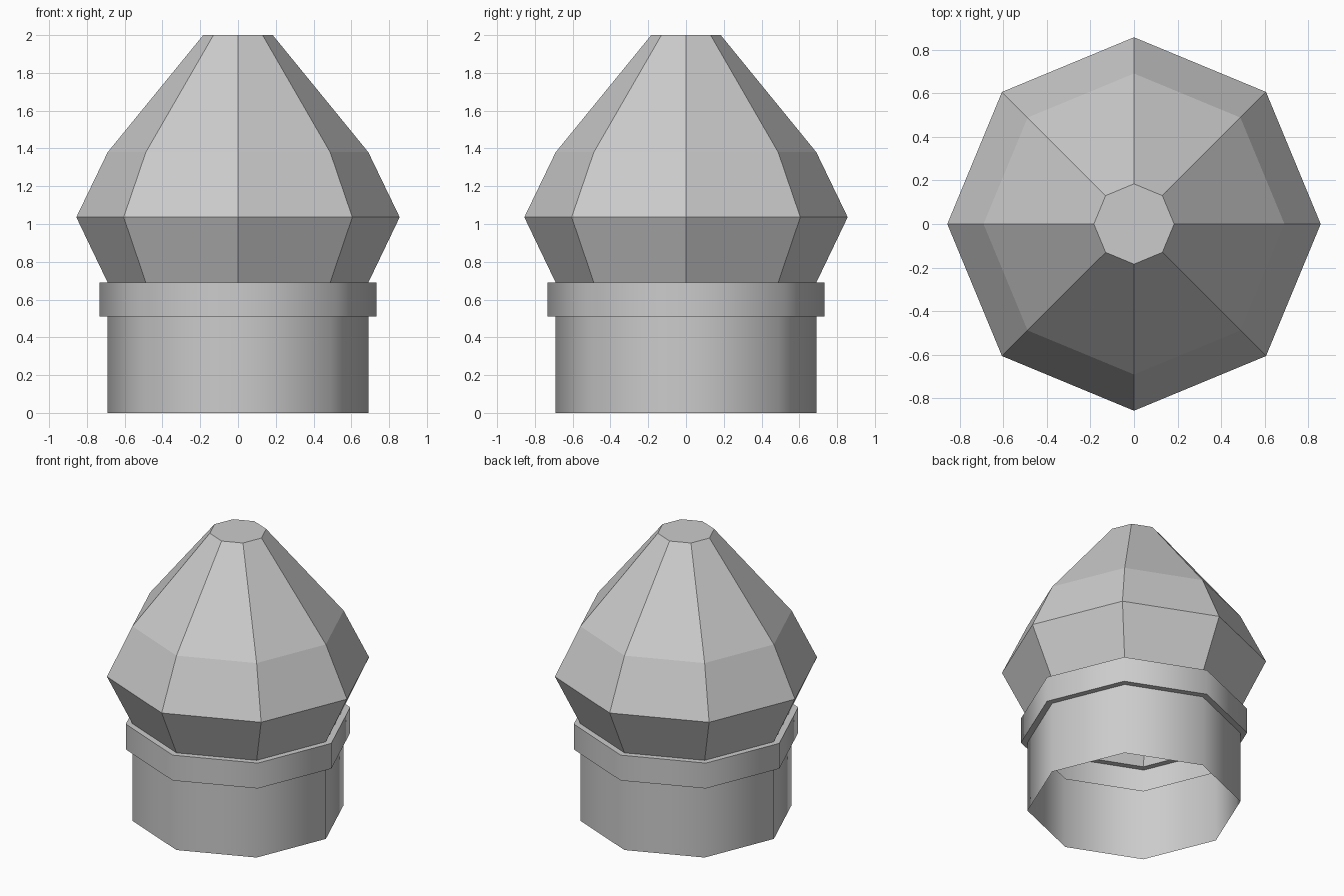
import bpy, math

if "Cube" in bpy.data.objects:
    bpy.data.objects.remove(bpy.data.objects["Cube"])

SIDES = 8


def lathe(name, profile, cap_top=False):
    """Sweep a bottom-to-top (radius, z) profile round z with eight sides."""
    verts, faces = [], []
    for r, z in profile:
        for i in range(SIDES):
            a = 2 * math.pi * i / SIDES
            verts.append((r * math.cos(a), r * math.sin(a), z))
    for k in range(len(profile) - 1):
        for i in range(SIDES):
            j = (i + 1) % SIDES
            a, b = k * SIDES, (k + 1) * SIDES
            faces.append((a + i, a + j, b + j, b + i))
    if cap_top:
        top = (len(profile) - 1) * SIDES
        faces.append(tuple(range(top, top + SIDES)))
    mesh = bpy.data.meshes.new(name)
    mesh.from_pydata(verts, [], faces)
    mesh.update()
    obj = bpy.data.objects.new(name, mesh)
    bpy.context.collection.objects.link(obj)
    return obj


# Open-bottomed sleeve with a hollow stepped collar, rounded shading
sleeve = lathe("sleeve_and_collar", [(0.69, 0), (0.69, 0.51), (0.733, 0.51),
                                     (0.733, 0.69), (0.69, 0.69)])
bpy.context.view_layer.objects.active = sleeve
sleeve.select_set(True)
bpy.ops.object.shade_smooth_by_angle(angle=math.radians(50))

# Faceted hollow bulb with a flat closed tip
lathe("faceted_bulb", [(0.69, 0.69), (0.856, 1.036), (0.69, 1.38),
                       (0.184, 2.0)], cap_top=True)
